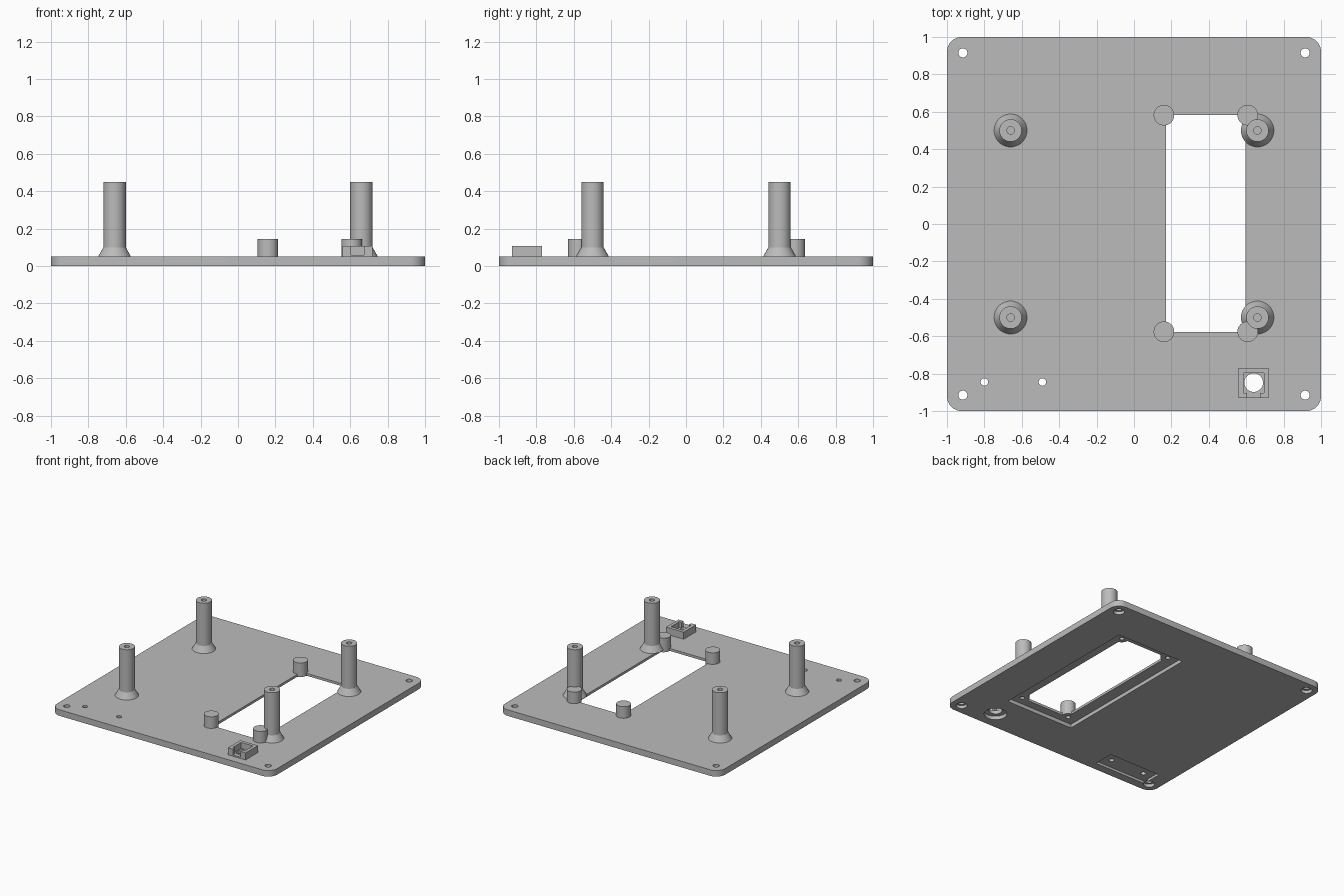
import bpy
import bmesh
import math
from mathutils import Vector

cube = bpy.data.objects.get("Cube")
if cube:
    bpy.data.objects.remove(cube, do_unlink=True)

grey = bpy.data.materials.new("light grey plastic")
grey.use_nodes = True
COLOUR = (0.5, 0.5, 0.5, 1)
grey.diffuse_color = COLOUR
grey.node_tree.nodes["Principled BSDF"].inputs["Base Color"].default_value = COLOUR


def new_object(name, bm):
    mesh = bpy.data.meshes.new(name)
    bmesh.ops.recalc_face_normals(bm, faces=bm.faces)
    bm.to_mesh(mesh)
    bm.free()
    mesh.materials.append(grey)
    ob = bpy.data.objects.new(name, mesh)
    bpy.context.collection.objects.link(ob)
    return ob


def box(name, x0, x1, y0, y1, z0, z1, radius=0):
    """Box with optionally rounded vertical edges."""
    bm = bmesh.new()
    bmesh.ops.create_cube(bm, size=1)
    for v in bm.verts:
        v.co = Vector((x1 if v.co.x > 0 else x0,
                       y1 if v.co.y > 0 else y0,
                       z1 if v.co.z > 0 else z0))
    if radius:
        upright = [e for e in bm.edges
                   if abs(e.verts[0].co.z - e.verts[1].co.z) > 0.001]
        bmesh.ops.bevel(bm, geom=upright, offset=radius, segments=10,
                        profile=0.5, affect='EDGES')
    return new_object(name, bm)


def turned(name, x, y, profile, sides=48):
    """Solid of revolution through (radius, z) pairs."""
    bm = bmesh.new()
    rings = []
    for r, z in profile:
        rings.append([bm.verts.new((x + r * math.cos(math.tau * i / sides),
                                    y + r * math.sin(math.tau * i / sides), z))
                      for i in range(sides)])
    for low, high in zip(rings, rings[1:]):
        for i in range(sides):
            j = (i + 1) % sides
            bm.faces.new((low[i], low[j], high[j], high[i]))
    bm.faces.new(rings[0])
    bm.faces.new(rings[-1])
    return new_object(name, bm)


def drill(x, y, r, z0, z1):
    return turned("drill", x, y, [(r, z0), (r, z1)], 32)


def cut(ob, cutters):
    """Subtract the cutters, bake the result and remove them."""
    for c in cutters:
        c.hide_render = True
        mod = ob.modifiers.new("cut", 'BOOLEAN')
        mod.operation = 'DIFFERENCE'
        mod.solver = 'EXACT'
        mod.object = c
    bpy.context.view_layer.update()
    graph = bpy.context.evaluated_depsgraph_get()
    baked = bpy.data.meshes.new_from_object(ob.evaluated_get(graph))
    ob.modifiers.clear()
    ob.data = baked
    for c in cutters:
        bpy.data.objects.remove(c, do_unlink=True)


THICK = 0.05
RECESS = 0.03
LOW, HIGH = -0.1, 0.2
parts = []

# base plate with rounded corners
plate = box("base_plate", -1, 1, -1, 1, 0, THICK, 0.08)
cutters = [
    box("window", 0.17, 0.595, -0.578, 0.582, LOW, HIGH),
    box("window_recess", 0.075, 0.69, -0.645, 0.65, LOW, RECESS),
    box("small_recess", -0.88, -0.41, -0.93, -0.76, LOW, 0.02),
]
# corner screw holes with counterbores underneath
for sx in (-1, 1):
    for sy in (-1, 1):
        cutters.append(drill(sx * 0.915, sy * 0.915, 0.024, LOW, HIGH))
        cutters.append(drill(sx * 0.915, sy * 0.915, 0.042, LOW, 0.025))
# pair of small holes
for x in (-0.8, -0.49):
    cutters.append(drill(x, -0.845, 0.02, LOW, HIGH))
# socket hole with counterbore underneath
cutters.append(drill(0.64, -0.848, 0.05, LOW, HIGH))
cutters.append(drill(0.64, -0.848, 0.085, LOW, RECESS))
# pilot holes below the window bosses
BOSSES = [(x, y) for x in (0.16, 0.608) for y in (-0.576, 0.582)]
for x, y in BOSSES:
    cutters.append(drill(x, y, 0.018, LOW, HIGH))
cut(plate, cutters)
parts.append(plate)

# tall standoffs with flared feet and blind screw holes
for sx, side in ((-1, "right"), (1, "left")):
    for sy, end in ((-1, "front"), (1, "back")):
        x, y = sx * 0.66, sy * 0.5
        post = turned(f"{end}_{side}_standoff", x, y,
                      [(0.088, THICK), (0.06, 0.1), (0.06, 0.45)])
        cut(post, [drill(x, y, 0.02, 0.25, 0.6)])
        parts.append(post)

# short bosses around the window, drilled from below
for i, (x, y) in enumerate(BOSSES):
    boss = turned(f"window_boss_{i + 1}", x, y, [(0.055, RECESS), (0.055, 0.145)])
    cut(boss, [drill(x, y, 0.018, LOW, 0.12)])
    parts.append(boss)

# square socket with pocket, front notch and through hole
socket = box("socket", 0.56, 0.72, -0.93, -0.77, THICK, 0.108)
cut(socket, [
    box("pocket", 0.586, 0.694, -0.903, -0.797, 0.06, HIGH),
    box("notch", 0.605, 0.675, -1, -0.85, 0.06, HIGH),
    drill(0.64, -0.848, 0.05, LOW, HIGH),
])
parts.append(socket)

# smooth the round walls, keep the rims sharp
bpy.ops.object.select_all(action='DESELECT')
for ob in parts:
    ob.select_set(True)
bpy.context.view_layer.objects.active = plate
bpy.ops.object.shade_smooth_by_angle(angle=math.radians(25))
